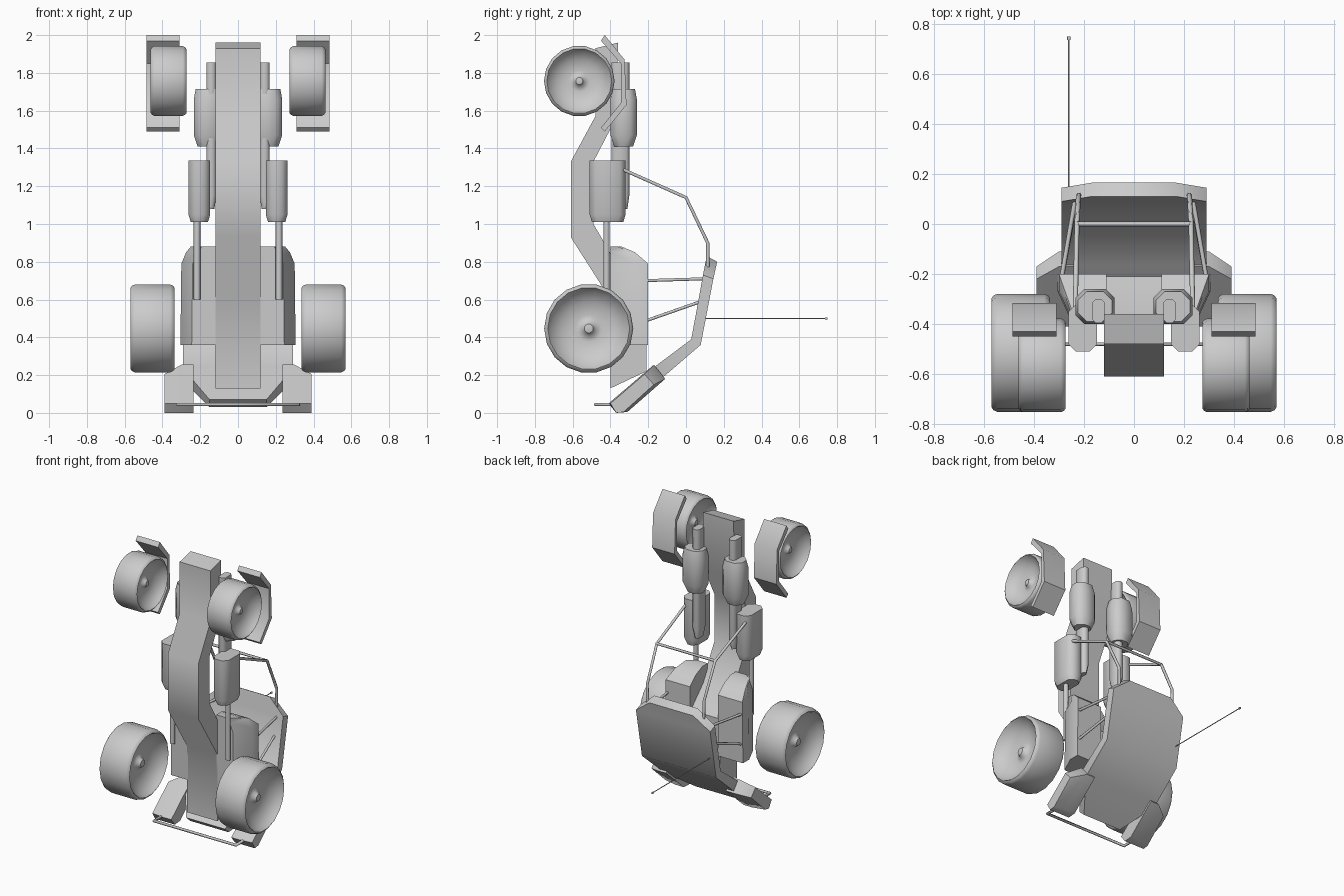
import bpy, bmesh, math

if "Cube" in bpy.data.objects:
    bpy.data.objects.remove(bpy.data.objects["Cube"])


def finish(bm, name, angle=40):
    bmesh.ops.remove_doubles(bm, verts=bm.verts, dist=1e-5)
    bmesh.ops.recalc_face_normals(bm, faces=bm.faces)
    me = bpy.data.meshes.new(name)
    bm.to_mesh(me)
    bm.free()
    ob = bpy.data.objects.new(name, me)
    bpy.context.collection.objects.link(ob)
    bpy.ops.object.select_all(action='DESELECT')
    bpy.context.view_layer.objects.active = ob
    ob.select_set(True)
    bpy.ops.object.shade_smooth_by_angle(angle=math.radians(angle))
    return ob


def loft(name, rings, s=1, angle=40):
    """Skin closed rings of equal length, capped; s=-1 mirrors in x."""
    bm = bmesh.new()
    vs = [[bm.verts.new((s * x, y, z)) for x, y, z in r] for r in rings]
    n = len(rings[0])
    for a, b in zip(vs, vs[1:]):
        for i in range(n):
            j = (i + 1) % n
            bm.faces.new((a[i], a[j], b[j], b[i]))
    bm.faces.new(vs[0])
    bm.faces.new(vs[-1])
    return finish(bm, name, angle)


def prism(name, x0, x1, yz, s=1):
    return loft(name, [[(x, y, z) for y, z in yz] for x in (x0, x1)], s)


def chamfer_box(name, x, y, stations, c, s=1):
    """Octagonal section box along z; stations = (z, inset)."""
    rings = []
    for z, i in stations:
        x0, x1, y0, y1 = x[0] + i, x[1] - i, y[0] + i, y[1] - i
        rings.append([(a, b, z) for a, b in (
            (x0 + c, y0), (x1 - c, y0), (x1, y0 + c), (x1, y1 - c),
            (x1 - c, y1), (x0 + c, y1), (x0, y1 - c), (x0, y0 + c))])
    return loft(name, rings, s, 50)


def tube(name, pts, r, s=1):
    cu = bpy.data.curves.new(name, 'CURVE')
    cu.dimensions = '3D'
    cu.bevel_depth, cu.bevel_resolution, cu.use_fill_caps = r, 1, True
    sp = cu.splines.new('POLY')
    sp.points.add(len(pts) - 1)
    for p, (x, y, z) in zip(sp.points, pts):
        p.co = (s * x, y, z, 1)
    ob = bpy.data.objects.new(name, cu)
    bpy.context.collection.objects.link(ob)
    bpy.ops.object.select_all(action='DESELECT')
    bpy.context.view_layer.objects.active = ob
    ob.select_set(True)
    bpy.ops.object.convert(target='MESH')


def wheel(name, cx, y, z, hw, r, s):
    half = [(.62, 0), (.58, .1), (.36, .17), (.3, .3), (.45, .6), (.75, .84),
            (.93, .89), (1, .92), (.93, .97), (.8, 1)]
    prof = half + [(-a, b) for a, b in reversed(half)]
    bm = bmesh.new()
    vs = [bm.verts.new((s * cx + a * hw, y + b * r, z)) for a, b in prof]
    es = [bm.edges.new(e) for e in zip(vs, vs[1:])]
    bmesh.ops.spin(bm, geom=vs + es, cent=(s * cx, y, z), axis=(1, 0, 0),
                   angle=2 * math.pi, steps=18)
    finish(bm, name, 45)


# central chassis beam
prism("chassis", -.12, .12, [
    (-.36, 1.96), (-.48, 1.93), (-.48, 1.57), (-.61, 1.33), (-.61, .93),
    (-.40, .60), (-.40, .13), (-.21, .22), (-.21, .62), (-.35, .76),
    (-.49, 1.0), (-.49, 1.33), (-.37, 1.56)])

# bent roof panel with cut corners: y, z, half width, inner offset
roof = [(.165, .80, .17, -.055, .03), (.145, .71, .29, -.055, .02),
        (.078, .36, .29, -.05, .03), (-.12, .19, .29, -.045, .055),
        (-.20, .12, .24, -.045, .055), (-.32, .03, .15, -.045, .04)]
loft("roof", [[(-w, y, z), (w, y, z), (w, y + a, z + b), (-w, y + a, z + b)]
              for y, z, w, a, b in roof], angle=50)

for s, side in ((1, "right"), (-1, "left")):
    # wheels and front fenders
    wheel("rear_wheel_" + side, .4525, -.515, .447, .1175, .236, s)
    wheel("front_wheel_" + side, .3675, -.565, 1.757, .0945, .187, s)
    prism("fender_" + side, .31, .485, [
        (-.43, 2.0), (-.325, 1.87), (-.315, 1.63), (-.43, 1.49),
        (-.45, 1.51), (-.345, 1.64), (-.345, 1.85), (-.45, 1.97)], s)

    # side pods next to the beam
    rings = []
    for z, x1, yb in ((.36, .305, -.2), (.79, .30, -.2),
                      (.85, .275, -.27), (.88, .25, -.34)):
        ym = min(-.27, yb - .02)
        rings.append([(.11, yb, z), (x1, yb, z), (x1, ym, z),
                      (x1 - .06, -.40, z), (.11, -.40, z)])
    loft("side_pod_" + side, rings, s)

    # tail pods, tapered outward
    full = [(-.41, .05), (-.17, .255), (-.11, .18), (-.31, .005), (-.37, 0)]
    outer = [(-.40, .05), (-.22, .205), (-.17, .15), (-.33, .005), (-.37, 0)]
    loft("tail_pod_" + side, [[(x, y, z) for y, z in p] for x, p in
                              ((.235, full), (.30, full), (.39, outer))], s)

    # mid launcher body and its rear pipe
    chamfer_box("mid_launcher_" + side, (.147, .262), (-.51, -.32),
                [(1.01, .012), (1.05, 0), (1.335, 0)], .03, s)
    tube("mid_pipe_" + side, [(.217, -.42, .6), (.217, -.42, 1.03)], .018, s)

    # front launcher body and its long barrel
    chamfer_box("front_launcher_" + side, (.078, .234), (-.40, -.26),
                [(1.41, .02), (1.47, 0), (1.66, 0), (1.715, .01)], .035, s)
    chamfer_box("front_barrel_" + side, (.115, .168), (-.395, -.30),
                [(1.08, .01), (1.15, 0), (1.855, 0)], .015, s)

    # roll cage and roof struts
    tube("cage_bar_" + side, [(.235, -.36, 1.3), (.228, 0, 1.14),
                              (.222, .115, .90), (.22, .115, .76)], .01, s)
    tube("upper_strut_" + side, [(.29, -.22, .70), (.235, .10, .71)], .009, s)
    tube("lower_strut_" + side, [(.29, -.22, .485), (.235, .08, .59)], .009, s)

# cage cross bar, rear bumper, antenna
tube("cage_cross_bar", [(-.228, 0, 1.14), (.228, 0, 1.14)], .009)
tube("bumper", [(-.32, -.37, .045), (-.32, -.48, .045),
                (.32, -.48, .045), (.32, -.37, .045)], .01)
tube("antenna", [(-.26, .08, .5), (-.26, .74, .5)], .003)
tube("antenna_tip", [(-.26, .735, .5), (-.26, .75, .5)], .007)
